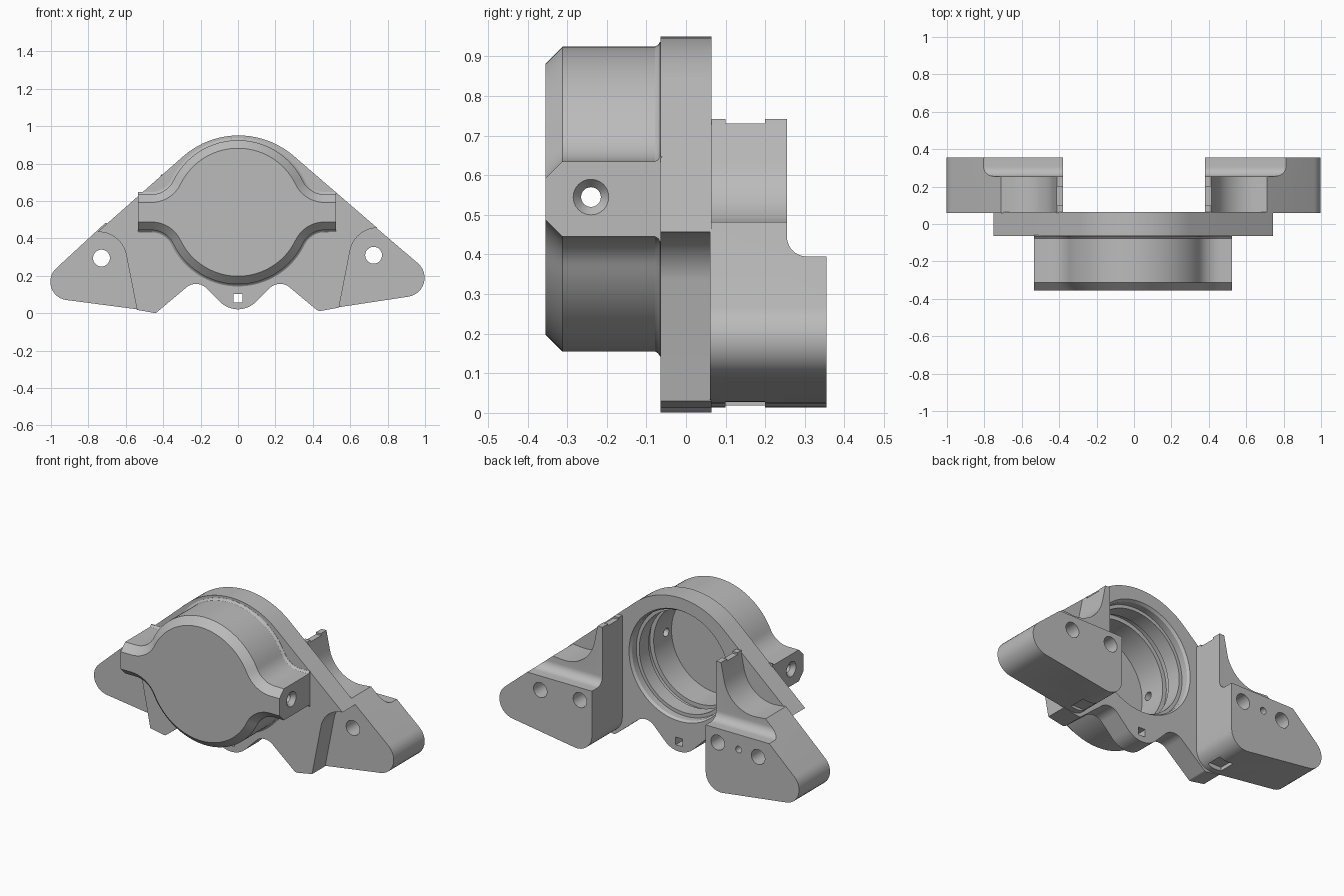
import bpy, bmesh
from math import cos, sin, tan, pi, radians
from mathutils import Vector

if "Cube" in bpy.data.objects:
    bpy.data.objects.remove(bpy.data.objects["Cube"], do_unlink=True)

grey = bpy.data.materials.new("cast_grey")
grey.use_nodes = True
grey.diffuse_color = (0.5, 0.5, 0.5, 1)
grey.node_tree.nodes["Principled BSDF"].inputs["Base Color"].default_value = (0.5, 0.5, 0.5, 1)


def loft(name, rings):
    """Closed solid through rings of equal point count."""
    bm = bmesh.new()
    vs = [[bm.verts.new(p) for p in ring] for ring in rings]
    n = len(vs[0])
    for a, b in zip(vs, vs[1:]):
        for i in range(n):
            j = (i + 1) % n
            bm.faces.new((a[i], a[j], b[j], b[i]))
    bm.faces.new(vs[0])
    bm.faces.new(vs[-1])
    bmesh.ops.recalc_face_normals(bm, faces=bm.faces)
    mesh = bpy.data.meshes.new(name)
    bm.to_mesh(mesh)
    bm.free()
    mesh.materials.append(grey)
    ob = bpy.data.objects.new(name, mesh)
    bpy.context.collection.objects.link(ob)
    return ob


def prism(name, outline, y0, y1):
    return loft(name, [[(x, y, z) for x, z in outline] for y in (y0, y1)])


def box(name, x0, x1, y0, y1, z0, z1):
    return prism(name, [(x0, z0), (x1, z0), (x1, z1), (x0, z1)], y0, y1)


def lathe(name, profile, cx, cz, axis="y", cy=0, n=64):
    """Turned solid; profile holds (position along axis, radius)."""
    rings = []
    for t, r in profile:
        circle = [(r * cos(2 * pi * i / n), r * sin(2 * pi * i / n)) for i in range(n)]
        if axis == "y":
            rings.append([(cx + u, t, cz + v) for u, v in circle])
        else:
            rings.append([(t, cy + u, cz + v) for u, v in circle])
    return loft(name, rings)


def arc(c, r, a0, a1, n):
    return [(c[0] + r * cos(a0 + (a1 - a0) * i / n),
             c[1] + r * sin(a0 + (a1 - a0) * i / n)) for i in range(n + 1)]


def rounded(corners, n=12):
    """Polygon whose corners (x, z, radius) are filleted."""
    out = []
    for i, (x, z, r) in enumerate(corners):
        p = Vector((x, z))
        if r == 0:
            out.append((x, z))
            continue
        a = (Vector(corners[i - 1][:2]) - p).normalized()
        b = (Vector(corners[(i + 1) % len(corners)][:2]) - p).normalized()
        half = a.angle(b) / 2
        c = p + (a + b).normalized() * (r / sin(half))
        start = p + a * (r / tan(half)) - c
        end = p + b * (r / tan(half)) - c
        turn = start.angle_signed(end)
        for k in range(n + 1):
            v = start.copy()
            ang = -turn * k / n
            out.append((c.x + v.x * cos(ang) - v.y * sin(ang),
                        c.y + v.x * sin(ang) + v.y * cos(ang)))
    return out


def cut(ob, cutters):
    """Subtract the cutters, then discard them."""
    bpy.context.view_layer.objects.active = ob
    for c in cutters:
        mod = ob.modifiers.new("cut", "BOOLEAN")
        mod.operation = "DIFFERENCE"
        mod.solver = "EXACT"
        mod.object = c
        bpy.ops.object.modifier_apply(modifier=mod.name)
        bpy.data.objects.remove(c, do_unlink=True)


CZ = 0.54


def bore():
    return lathe("bore", [(-0.29, 0.30), (-0.12, 0.30), (-0.12, 0.325), (-0.08, 0.325),
                          (-0.08, 0.305), (0.01, 0.305), (0.01, 0.325), (0.05, 0.325),
                          (0.08, 0.345)], 0, CZ, n=96)


# Mounting flange with a scalloped lower edge
flange = prism("flange", rounded([
    (0, 1.098, 0.45), (0.743, 0.457, 0), (0.62, 0.44, 0.15), (0.54, 0.03, 0),
    (0.43, 0.01, 0.03), (0.22, 0.185, 0.08), (0, -0.035, 0.135),
    (-0.22, 0.185, 0.08), (-0.44, 0, 0.02), (-0.54, 0.018, 0),
    (-0.62, 0.425, 0.15), (-0.75, 0.435, 0)], 20), -0.065, 0.065)
cut(flange, [bore(), box("square_hole", -0.023, 0.023, -0.2, 0.2, 0.057, 0.103)])


# Round housing with two side lugs and a chamfered front
def housing_outline(d):
    r, h, f = 0.385 - d, 0.095 - d, 0.13 + d
    cx = ((r + f) ** 2 - (h + f) ** 2) ** 0.5
    a = Vector((cx, h + f)).angle(Vector((1, 0)))
    fillet = arc((cx, h + f), f, -pi / 2, a - pi, 12)
    quarter = [(0.525, h)] + fillet
    cap = arc((0, 0), r, a, pi - a, 40)[1:-1]
    left = [(-x, z) for x, z in reversed(fillet)] + [(-0.535, h)]
    top = quarter + cap + left
    return top + [(x, -z) for x, z in reversed(top)]


levels = [(-0.06, -0.012), (-0.066, -0.012), (-0.07, -0.005), (-0.078, 0),
          (-0.312, 0), (-0.355, 0.043)]
housing = loft("housing", [[(x, y, z + CZ) for x, z in housing_outline(d)] for y, d in levels])
cut(housing, [bore(), lathe("cross_port", [
    (-0.56, 0.06), (-0.535, 0.045), (-0.51, 0.025), (0.5, 0.025),
    (0.525, 0.045), (0.55, 0.06)], 0, 0.545, "x", -0.24, 24)])


# Mounting ears: post with a scooped flank, thick pad, coved step between them
def ear(name, s, tip, low, holes):
    outline = rounded([
        (0.38, 0.742, 0), (0.412, 0.742, 0), (0.47, 0.46, 0.2), (0.71, 0.482, 0),
        tip, (0.38, low, 0.1)])
    ob = prism(name, [(s * x, z) for x, z in outline], 0.06, 0.355)
    cove = [(0.255, 0.9)] + arc((0.305, 0.445), 0.05, pi, 1.5 * pi, 10) + [(0.4, 0.395), (0.4, 0.9)]
    cutters = [
        loft("step", [[(s * x, y, z) for y, z in cove] for x in (0.2, 1.2)]),
        box("top_notch", *sorted((s * 0.3, s * 0.5)), 0.1, 0.2, 0.731, 0.8),
        box("foot_notch", *sorted((s * 0.43, s * 0.52)), 0.1, 0.2, -0.1, 0.04),
    ]
    for x, z, r, y in holes:
        cutters.append(lathe("hole", [(y, r), (0.5, r)], s * x, z, n=32))
    cut(ob, cutters)
    return ob


left_ear = ear("left_ear", 1, (1.132, 0.122, 0.102), 0.008,
               [(0.725, 0.31, 0.045, -0.2), (0.46, 0.32, 0.045, 0.2)])
right_ear = ear("right_ear", -1, (1.126, 0.098, 0.098), 0.0,
                [(0.73, 0.295, 0.045, -0.2), (0.46, 0.31, 0.045, 0.2), (0.6, 0.305, 0.02, 0.2)])

# Smooth curved faces, keep machined edges sharp
bpy.ops.object.select_all(action="DESELECT")
for ob in (flange, housing, left_ear, right_ear):
    ob.select_set(True)
bpy.context.view_layer.objects.active = flange
bpy.ops.object.shade_smooth_by_angle(angle=radians(30))
